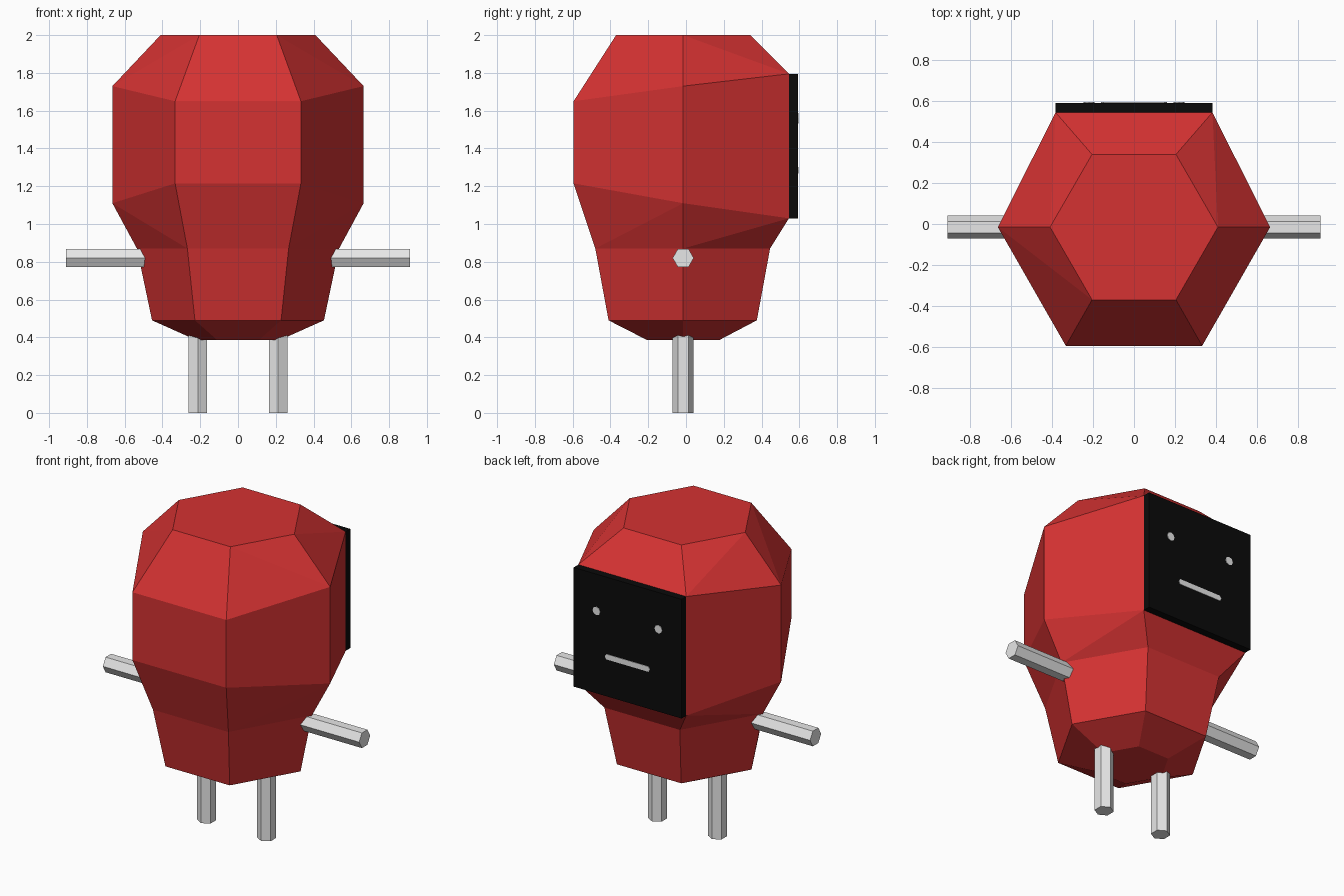
import bpy, bmesh, math
from mathutils import Matrix, Vector

if "Cube" in bpy.data.objects:
    bpy.data.objects.remove(bpy.data.objects["Cube"])

CY = -0.015  # depth of the body axis


def material(name, rgb):
    m = bpy.data.materials.new(name)
    m.diffuse_color = (*rgb, 1)
    m.use_nodes = True
    m.node_tree.nodes["Principled BSDF"].inputs["Base Color"].default_value = m.diffuse_color
    return m


RED = material("red", (0.66, 0.032, 0.032))
GREY = material("light grey", (0.8, 0.8, 0.8))
BLACK = material("black", (0.003, 0.003, 0.003))


def finish(name, bm, mat):
    bmesh.ops.recalc_face_normals(bm, faces=bm.faces)
    me = bpy.data.meshes.new(name)
    bm.to_mesh(me)
    bm.free()
    me.materials.append(mat)
    ob = bpy.data.objects.new(name, me)
    bpy.context.collection.objects.link(ob)
    return ob


def rod(name, start, end, radius, turn=0.0, sides=6):
    """Flat-sided bar between two points."""
    a, b = Vector(start), Vector(end)
    bm = bmesh.new()
    bmesh.ops.create_cone(bm, cap_ends=True, segments=sides, radius1=radius,
                          radius2=radius, depth=(b - a).length)
    rot = (b - a).to_track_quat('Z', 'Y').to_matrix().to_4x4()
    bm.transform(Matrix.Translation((a + b) / 2) @ rot @ Matrix.Rotation(turn, 4, 'Z'))
    return finish(name, bm, GREY)


def slab(name, outline, y0, y1, mat):
    """Plate extruded in y from an (x, z) outline."""
    bm = bmesh.new()
    f = bm.faces.new([bm.verts.new((x, y0, z)) for x, z in outline])
    r = bmesh.ops.extrude_face_region(bm, geom=[f])
    moved = [v for v in r["geom"] if isinstance(v, bmesh.types.BMVert)]
    bmesh.ops.translate(bm, verts=moved, vec=(0, y1 - y0, 0))
    return finish(name, bm, mat)


# Body rings: side (x, z), front (x, y, z), back (x, y, z)
rings = [
    ((0.22, 0.385), (0.11, -0.205, 0.385), (0.11, 0.175, 0.385)),
    ((0.455, 0.49), (0.228, -0.41, 0.49), (0.228, 0.375, 0.49)),
    ((0.535, 0.87), (0.268, -0.48, 0.87), (0.268, 0.445, 0.87)),
    ((0.665, 1.11), (0.333, -0.595, 1.215), (0.383, 0.545, 1.03)),
    ((0.665, 1.73), (0.333, -0.595, 1.65), (0.383, 0.545, 1.795)),
    ((0.41, 2.0), (0.205, -0.37, 2.0), (0.205, 0.34, 2.0)),
]
bm = bmesh.new()
loops = []
for (sx, sz), (fx, fy, fz), (bx, by, bz) in rings:
    pts = [(sx, CY, sz), (bx, by, bz), (-bx, by, bz),
           (-sx, CY, sz), (-fx, fy, fz), (fx, fy, fz)]
    loops.append([bm.verts.new(p) for p in pts])
bm.faces.new(loops[0])
bm.faces.new(loops[-1])
for k, (lo, hi) in enumerate(zip(loops, loops[1:])):
    for i in range(6):
        j = (i + 1) % 6
        q = [lo[i], lo[j], hi[j], hi[i]]
        if k in (2, 4) and i not in (1, 4):
            # bent corner panels fold along one diagonal
            side_first = i in (0, 3)
            to_back = i in (0, 2)
            rising = to_back if k == 2 else not to_back  # diagonal climbs away from the side
            if rising == side_first:
                bm.faces.new((q[0], q[1], q[2]))
                bm.faces.new((q[0], q[2], q[3]))
            else:
                bm.faces.new((q[0], q[1], q[3]))
                bm.faces.new((q[1], q[2], q[3]))
        else:
            bm.faces.new(q)
finish("body", bm, RED)

# Face screen on the back side
slab("face_screen", [(-0.383, 1.03), (0.383, 1.03), (0.383, 1.795), (-0.383, 1.795)],
     0.545, 0.592, BLACK)

# Mouth: thin bar with clipped ends
slab("mouth", [(-0.15, 1.268), (0.15, 1.268), (0.16, 1.285), (0.15, 1.302),
               (-0.15, 1.302), (-0.16, 1.285)], 0.585, 0.595, GREY)

# Limbs and eyes, one per side
for s, label in ((1, "right"), (-1, "left")):
    rod(label + "_arm", (s * 0.40, CY, 0.82), (s * 0.91, CY, 0.82), 0.056)
    rod(label + "_leg", (s * 0.213, CY, 0), (s * 0.213, CY, 0.45), 0.056)
    ring = [(s * 0.22 + 0.027 * math.cos(a * math.pi / 4),
             1.56 + 0.027 * math.sin(a * math.pi / 4)) for a in range(8)]
    slab(label + "_eye", ring, 0.585, 0.595, GREY)

# Turn the bars so their corners point front and back
for ob in bpy.data.objects:
    if ob.name.endswith(("_arm", "_leg")):
        ys = [v.co.y for v in ob.data.vertices]
        if max(ys) - min(ys) < 0.105:
            c = sum((v.co for v in ob.data.vertices), Vector()) / len(ob.data.vertices)
            axis = 'X' if ob.name.endswith("_arm") else 'Z'
            ob.data.transform(Matrix.Translation(c) @ Matrix.Rotation(math.pi / 6, 4, axis)
                              @ Matrix.Translation(-c))
